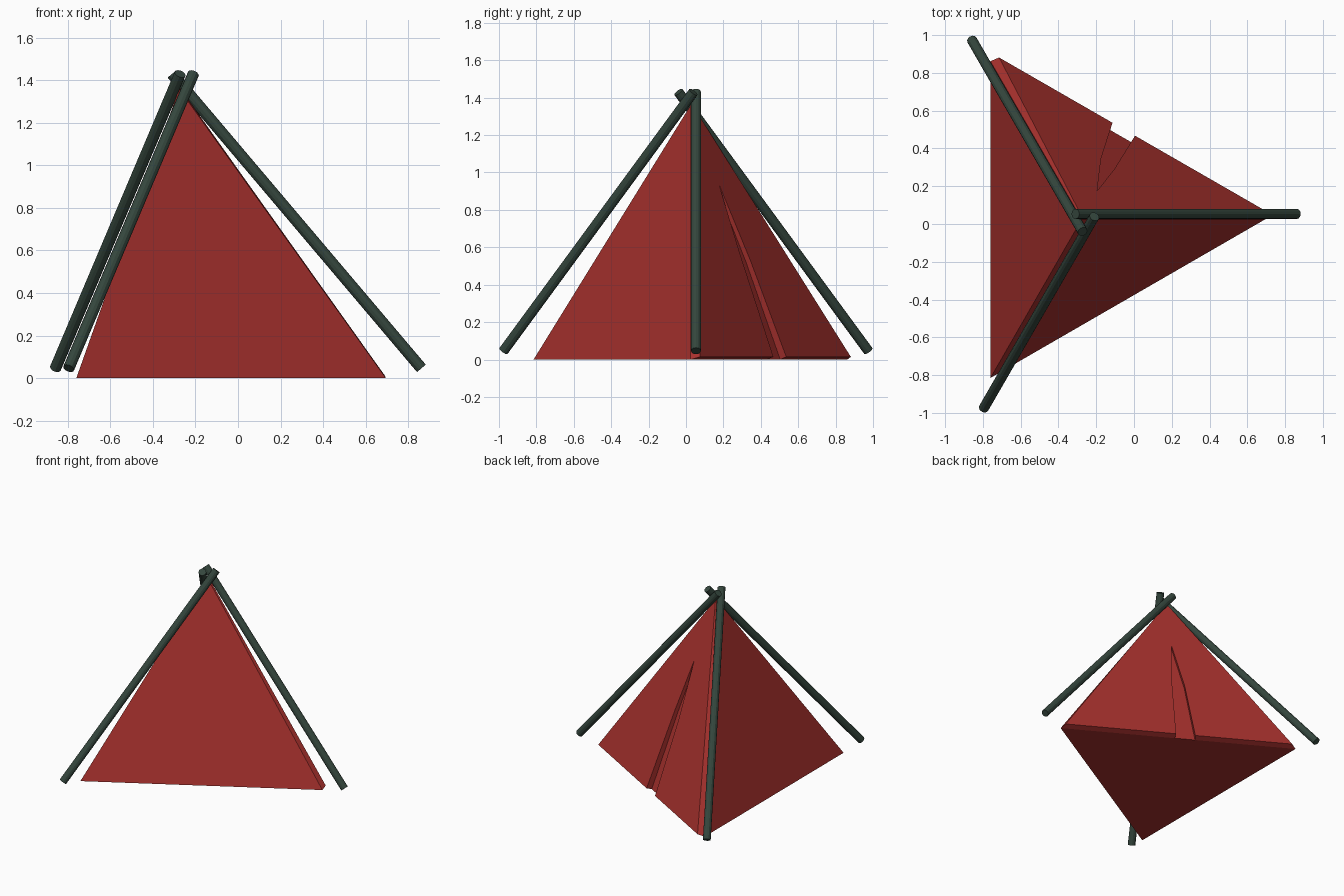
import bpy, bmesh
from math import radians
from mathutils import Vector, Matrix

if "Cube" in bpy.data.objects:
    bpy.data.objects.remove(bpy.data.objects["Cube"])


def material(name, rgb):
    m = bpy.data.materials.new(name)
    m.diffuse_color = (*rgb, 1)
    m.use_nodes = True
    m.node_tree.nodes["Principled BSDF"].inputs["Base Color"].default_value = m.diffuse_color
    return m


def make_object(name, bm, mat):
    bmesh.ops.recalc_face_normals(bm, faces=bm.faces)
    mesh = bpy.data.meshes.new(name)
    bm.to_mesh(mesh)
    bm.free()
    mesh.materials.append(mat)
    ob = bpy.data.objects.new(name, mesh)
    bpy.context.collection.objects.link(ob)
    return ob


red = material("red_canvas", (0.38, 0.03, 0.026))
green = material("dark_green", (0.035, 0.062, 0.047))

# Three crossing poles, turned in 120 degree steps around the tent axis
axis = Vector((-0.264, 0.0175, 0))
foot, tip = Vector((1.126, 0.036, 0.046)), Vector((-0.046, 0.036, 1.43))
for i in range(3):
    turn = Matrix.Rotation(radians(120 * i), 3, 'Z')
    a, b = axis + turn @ foot, axis + turn @ tip
    bm = bmesh.new()
    bmesh.ops.create_cone(bm, cap_ends=True, segments=12, radius1=0.027,
                          radius2=0.027, depth=(b - a).length)
    rot = (b - a).to_track_quat('Z', 'Y').to_matrix().to_4x4()
    bm.transform(Matrix.Translation((a + b) / 2) @ rot)
    make_object(f"pole_{i + 1}", bm, green)

# Canvas: closed three-sided pyramid
A, B, C = Vector((-0.76, -0.815, 0)), Vector((0.695, 0.025, 0)), Vector((-0.76, 0.862, 0))
P = Vector((-0.277, 0.025, 1.36))
bm = bmesh.new()
va, vb, vc, vp = [bm.verts.new(p) for p in (A, B, C, P)]
for f in ((va, vb, vp), (vb, vc, vp), (vc, va, vp), (va, vc, vb)):
    bm.faces.new(f)
make_object("canvas", bm, red)

# Raised entrance panel on the back right side, with a pointed door recess
n = (C - B).cross(P - B).normalized()
along = (C - B).normalized()
outer = (B + n * 0.042 + along * 0.03, C + n * 0.042 - along * 0.03, P + n * 0.01)
outline = [(0, 0), (0.487, 0), (0.484, 0.41), (0.51, 0.685),
           (0.573, 0.38), (0.572, 0), (1, 0), (0.5, 1)]


def on_face(tri, s, v):
    return tri[0].lerp(tri[1], s).lerp(tri[2], v)


bm = bmesh.new()
front = [bm.verts.new(on_face(outer, s, v)) for s, v in outline]
back = [bm.verts.new(on_face((B, C, P), s, v)) for s, v in outline]
bm.faces.new(front)
bm.faces.new(back[::-1])
for i in range(len(front)):
    j = (i + 1) % len(front)
    bm.faces.new((front[j], front[i], back[i], back[j]))
make_object("entrance_panel", bm, red)
